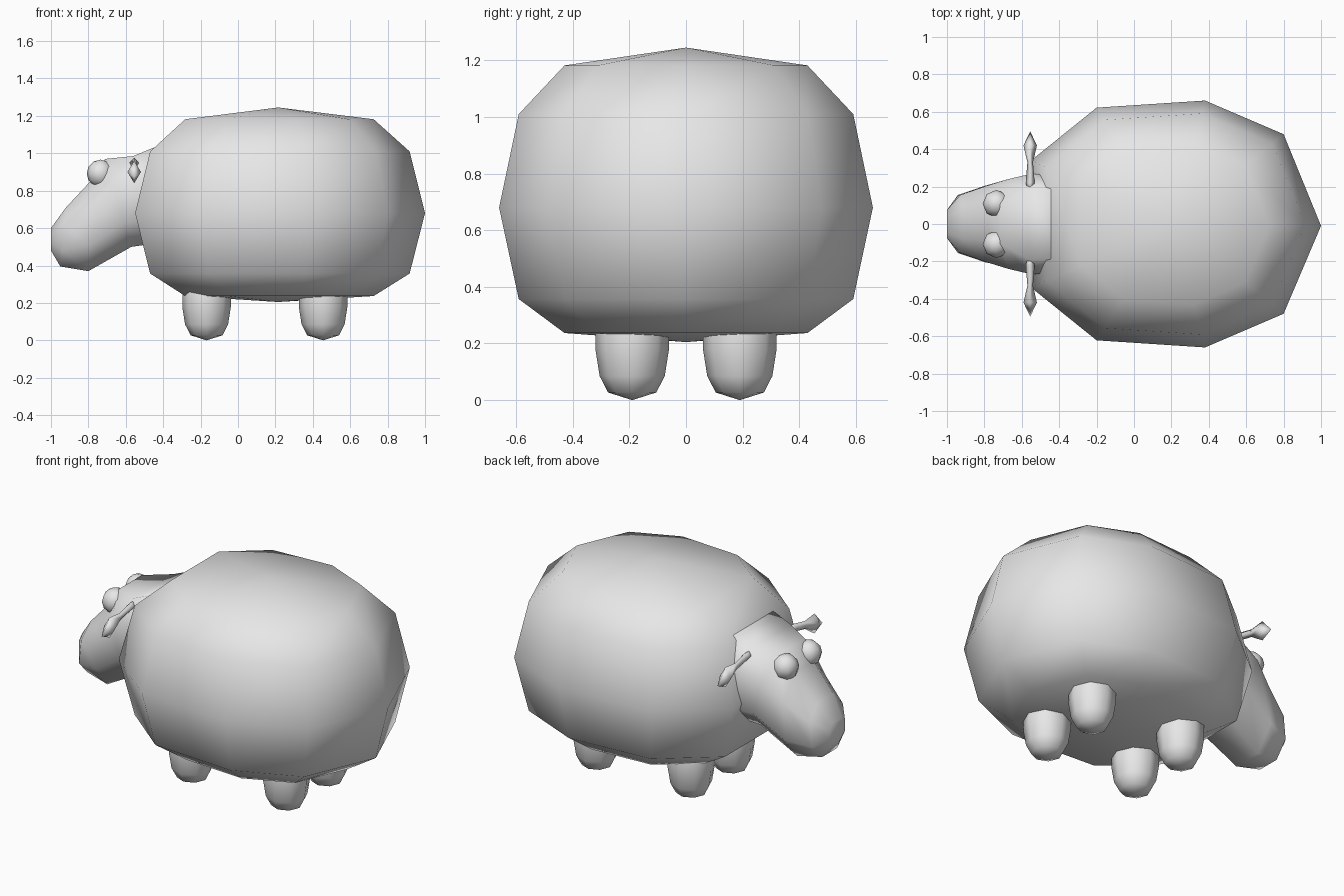
import bpy, bmesh
from math import sin, cos, tau

cube = bpy.data.objects.get("Cube")
if cube:
    bpy.data.objects.remove(cube, do_unlink=True)

grey = bpy.data.materials.new("plain grey")
grey.use_nodes = True
grey.diffuse_color = (0.8, 0.8, 0.8, 1)
for node in grey.node_tree.nodes:
    if node.type == 'BSDF_PRINCIPLED':
        node.inputs["Base Color"].default_value = (0.8, 0.8, 0.8, 1)


def finish(name, bm):
    """Turn a bmesh into a smooth grey object."""
    bmesh.ops.recalc_face_normals(bm, faces=bm.faces)
    mesh = bpy.data.meshes.new(name)
    bm.to_mesh(mesh)
    bm.free()
    mesh.materials.append(grey)
    mesh.shade_smooth()
    obj = bpy.data.objects.new(name, mesh)
    bpy.context.collection.objects.link(obj)
    return obj


def loft(name, rings):
    """Skin a list of rings; a ring of one point is a pole, other ends are capped."""
    bm = bmesh.new()
    loops = [[bm.verts.new(p) for p in ring] for ring in rings]
    for a, b in zip(loops, loops[1:]):
        n = max(len(a), len(b))
        for i in range(n):
            j = (i + 1) % n
            if len(a) == 1:
                bm.faces.new((a[0], b[i], b[j]))
            elif len(b) == 1:
                bm.faces.new((a[i], a[j], b[0]))
            else:
                bm.faces.new((a[i], a[j], b[j], b[i]))
    for end in (loops[0], loops[-1]):
        if len(end) > 2:
            bm.faces.new(end)
    return finish(name, bm)


# Body: nine-sided rounded barrel, pointed at the rump and flat at the neck
half = [(0.8, 0.48), (0.38, 0.66), (-0.2, 0.622), (-0.55, 0.34)]
outline = [(1.0, -0.01)] + half + [(x, -y) for x, y in reversed(half)]
cx = 0.215
levels = [(0.237, 0.65), (0.357, 0.895), (0.68, 1.0), (1.01, 0.895), (1.182, 0.65)]
rings = [[(cx + (x - cx) * s, y * s, z) for x, y in outline] for z, s in levels]
loft("woolly_body", [[(cx, 0, 0.205)]] + rings + [[(cx, 0, 1.245)]])


# Head: eight-sided sections from muzzle to neck (top x, z, bottom x, z, half width, flatness)
def head_section(tx, tz, bx, bz, w, flat):
    corners = [(1, 0.45), (flat, 1), (-flat, 1), (-1, 0.45),
               (-1, -0.45), (-0.45, -1), (0.45, -1), (1, -0.45)]
    return [((tx + bx + (tx - bx) * v) / 2, u * w, (tz + bz + (tz - bz) * v) / 2)
            for u, v in corners]


sections = [
    (-1.0, 0.60, -1.0, 0.48, 0.075, 0.6),
    (-0.92, 0.71, -0.95, 0.395, 0.155, 0.5),
    (-0.78, 0.86, -0.80, 0.37, 0.205, 0.45),
    (-0.71, 0.97, -0.57, 0.50, 0.24, 0.45),
    (-0.56, 0.985, -0.50, 0.51, 0.27, 0.7),
    (-0.38, 1.06, -0.35, 0.55, 0.25, 0.75),
]
loft("head", [head_section(*s) for s in sections])

# Leg profile: height and radius, rounded at the foot
leg_profile = [(0.027, 0.085), (0.085, 0.115), (0.18, 0.13), (0.27, 0.13), (0.36, 0.1)]

# Ear profile: distance outward, height, half thickness, half height
ear_profile = [(0.18, 0.955, 0.014, 0.014), (0.22, 0.95, 0.024, 0.024),
               (0.33, 0.925, 0.015, 0.024), (0.42, 0.9, 0.036, 0.06)]

for side, label in ((1, "left"), (-1, "right")):
    # Legs
    for x, place in ((-0.168, "front"), (0.455, "back")):
        y = side * 0.19
        rings = [[(x + r * cos(tau * i / 8), y + r * sin(tau * i / 8), z)
                  for i in range(8)] for z, r in leg_profile]
        loft(f"{place}_leg_{label}", [[(x, y, 0)]] + rings)

    # Ear: thin stem widening to an upright blade
    rings = [[(-0.555 + t, side * d, z), (-0.555, side * d, z + h),
              (-0.555 - t, side * d, z), (-0.555, side * d, z - h)]
             for d, z, t, h in ear_profile]
    loft(f"ear_{label}", rings + [[(-0.555, side * 0.495, 0.875)]])

    # Eye
    bm = bmesh.new()
    bmesh.ops.create_uvsphere(bm, u_segments=8, v_segments=6, radius=0.074)
    eye = finish(f"eye_{label}", bm)
    eye.location = (-0.735, side * 0.108, 0.892)
